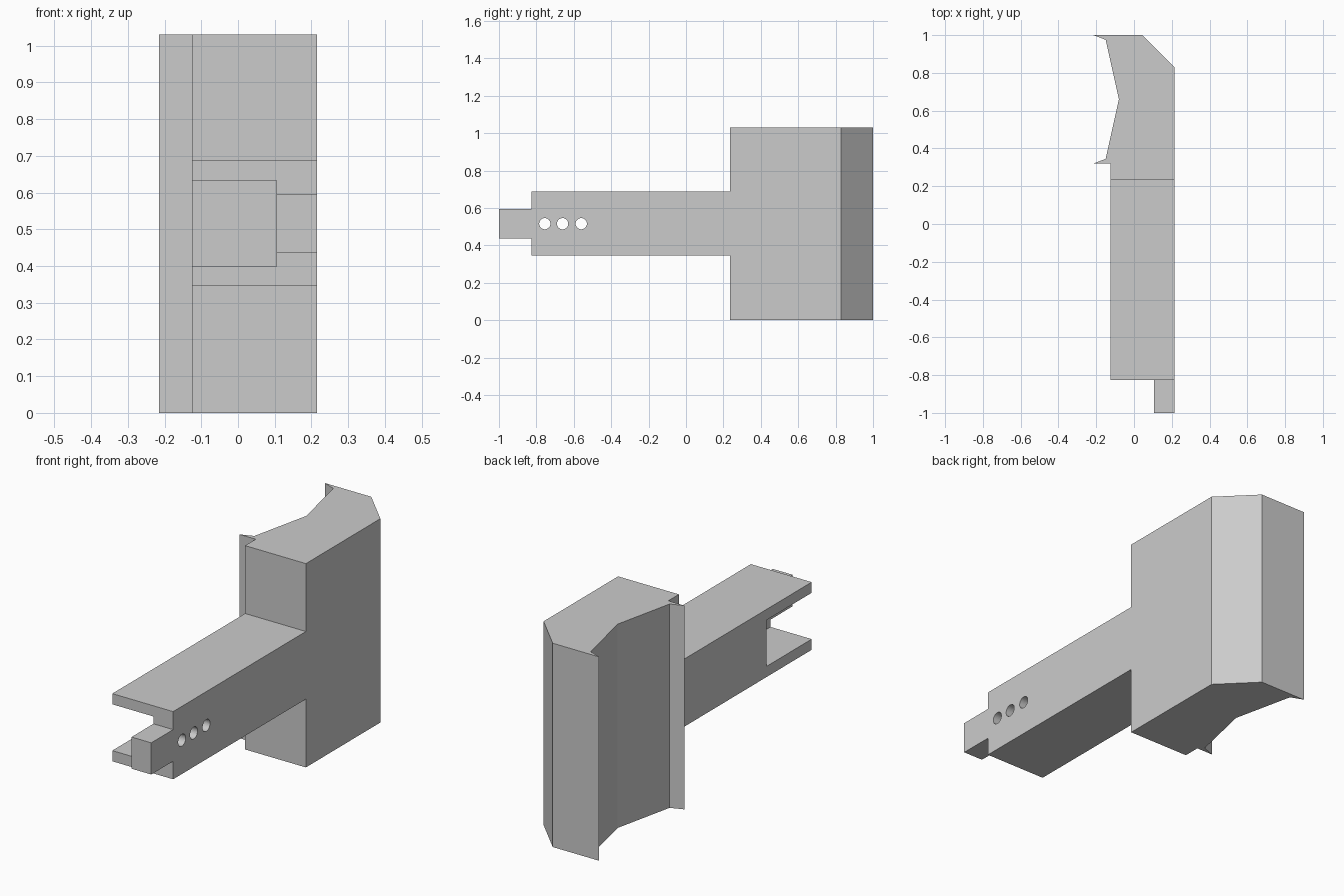
import bpy
import bmesh
from math import pi
from mathutils import Matrix, Vector

old = bpy.data.objects.get("Cube")
if old:
    bpy.data.objects.remove(old, do_unlink=True)

grey = bpy.data.materials.new("plain_grey")
grey.use_nodes = True
grey.diffuse_color = (0.6, 0.6, 0.6, 1)
grey.node_tree.nodes["Principled BSDF"].inputs["Base Color"].default_value = (0.6, 0.6, 0.6, 1)


def make_object(name, bm):
    bmesh.ops.recalc_face_normals(bm, faces=bm.faces)
    mesh = bpy.data.meshes.new(name)
    bm.to_mesh(mesh)
    bm.free()
    mesh.materials.append(grey)
    obj = bpy.data.objects.new(name, mesh)
    bpy.context.collection.objects.link(obj)
    return obj


def prism(name, points, shift):
    """Extrude a closed outline of 3D points."""
    bm = bmesh.new()
    face = bm.faces.new([bm.verts.new(p) for p in points])
    new = bmesh.ops.extrude_face_region(bm, geom=[face])["geom"]
    bmesh.ops.translate(bm, verts=[v for v in new if isinstance(v, bmesh.types.BMVert)],
                        vec=Vector(shift))
    return make_object(name, bm)


def cut(target, cutter):
    mod = target.modifiers.new(cutter.name, 'BOOLEAN')
    mod.operation = 'DIFFERENCE'
    mod.solver = 'EXACT'
    mod.object = cutter
    cutter.hide_render = True
    cutter.hide_set(True)
    cutter.display_type = 'WIRE'


OUTER, INNER, WALL = 0.215, -0.125, 0.105
MID = 0.516

# Tall head with a chamfered corner and a shallow V-shaped face between two lips
head_outline = [(INNER, 0.235), (OUTER, 0.235), (OUTER, 0.83), (0.045, 1.0),
                (-0.215, 1.0), (-0.15, 0.975), (-0.08, 0.66), (-0.15, 0.345),
                (-0.215, 0.32), (INNER, 0.32)]
prism("head", [(x, y, 0) for x, y in head_outline], (0, 0, 1.03))

# Arm outline with the narrow tongue at its tip, drawn from the side
half = [(0.235, 0.171), (-0.825, 0.171), (-0.825, 0.08), (-1.0, 0.08)]
side = [(y, MID + h) for y, h in half] + [(y, MID - h) for y, h in reversed(half)]
arm_wall = prism("arm_wall", [(WALL, y, z) for y, z in side], (OUTER - WALL, 0, 0))

# Inner part of the arm, forked around an open slot
half = [(0.235, 0.171), (-0.825, 0.171), (-0.825, 0.117), (-0.465, 0.117)]
fork = [(y, MID + h) for y, h in half] + [(y, MID - h) for y, h in reversed(half)]
prism("arm_fork", [(INNER, y, z) for y, z in fork], (WALL - INNER, 0, 0))

# Three pin holes through the wall
bm = bmesh.new()
for y in (-0.755, -0.66, -0.56):
    bmesh.ops.create_cone(bm, cap_ends=True, segments=32, radius1=0.03, radius2=0.03, depth=0.4,
                          matrix=Matrix.Translation((0.16, y, MID)) @ Matrix.Rotation(pi / 2, 4, 'Y'))
cut(arm_wall, make_object("hole_cutter", bm))
